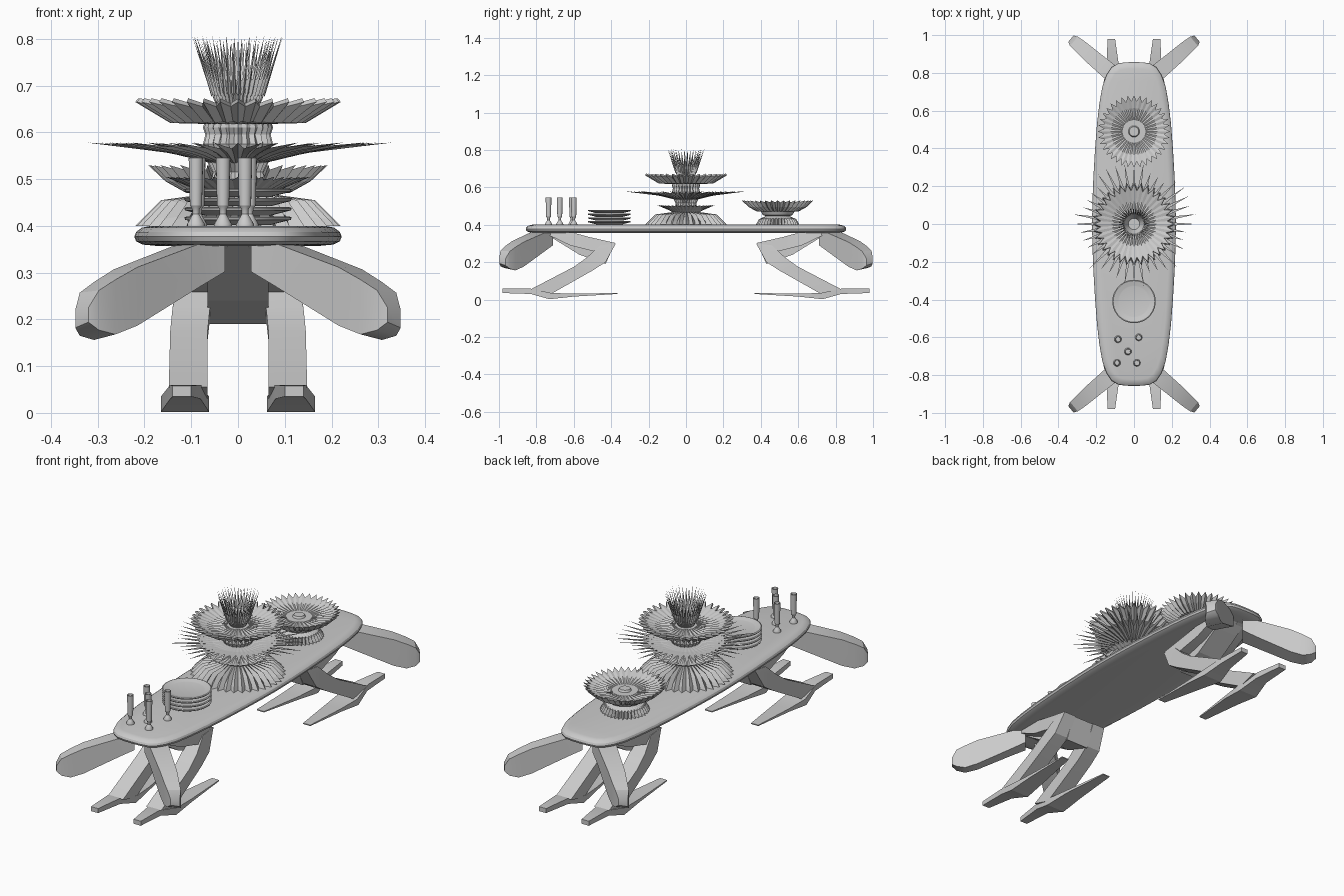
import bpy, bmesh, math, random

if "Cube" in bpy.data.objects:
    bpy.data.objects.remove(bpy.data.objects["Cube"])
random.seed(4)

grey = bpy.data.materials.new("plain grey")
grey.diffuse_color = (0.6, 0.6, 0.6, 1)
grey.use_nodes = True
grey.node_tree.nodes["Principled BSDF"].inputs["Base Color"].default_value = grey.diffuse_color


def make(name, verts, faces, mirror=None, smooth=30, centre=(0, 0, 0)):
    bm = bmesh.new()
    vs = [bm.verts.new(v) for v in verts]
    for f in faces:
        bm.faces.new([vs[i] for i in f])
    bmesh.ops.recalc_face_normals(bm, faces=bm.faces)
    me = bpy.data.meshes.new(name)
    bm.to_mesh(me)
    bm.free()
    me.materials.append(grey)
    ob = bpy.data.objects.new(name, me)
    ob.location = centre
    bpy.context.collection.objects.link(ob)
    if mirror:
        m = ob.modifiers.new("Mirror", 'MIRROR')
        m.use_axis = mirror
        m.use_mirror_merge = False
    if smooth:
        bpy.ops.object.select_all(action='DESELECT')
        ob.select_set(True)
        bpy.context.view_layer.objects.active = ob
        bpy.ops.object.shade_smooth_by_angle(angle=math.radians(smooth))
    return ob


def loft(name, rings, **kw):
    """Bridge rings of equal point count and cap both ends."""
    n = len(rings[0])
    verts = [p for r in rings for p in r]
    faces = [(k * n + i, k * n + (i + 1) % n, (k + 1) * n + (i + 1) % n, (k + 1) * n + i)
             for k in range(len(rings) - 1) for i in range(n)]
    faces += [tuple(range(n)), tuple(range(len(verts) - n, len(verts)))]
    return make(name, verts, faces, **kw)


def turned(name, centre, profile, n=32, smooth=30):
    """Turned or pleated shape; entries are (r, z) or (outer r, z, inner r, z)."""
    rings = []
    for p in profile:
        p = p if len(p) == 4 else p * 2
        rings.append([((p[0], p[2])[i % 2] * math.cos(2 * math.pi * i / n),
                       (p[0], p[2])[i % 2] * math.sin(2 * math.pi * i / n),
                       (p[1], p[3])[i % 2]) for i in range(n)])
    return loft(name, rings, centre=centre, smooth=smooth)


def spikes(name, n, a, b, width, jitter=0.0, twist=0.0):
    """Ring of thin pointed blades running from (r, z) a to (r, z) b."""
    verts, faces = [], []
    for i in range(n):
        t = 2 * math.pi * i / n
        r1 = b[0] - random.random() * jitter
        for r, z, ang, side in ((a[0], a[1], t, -1), (a[0], a[1], t, 1), (r1, b[1], t + twist, 0),
                                (a[0] * 1.04, a[1] - 0.008, t, 0)):
            verts.append((r * math.cos(ang) - side * width * math.sin(ang),
                          r * math.sin(ang) + side * width * math.cos(ang), z))
        k = 4 * i
        faces += [(k, k + 1, k + 2), (k, k + 2, k + 3), (k + 1, k + 3, k + 2), (k, k + 3, k + 1)]
    make(name, verts, faces, smooth=0)


# Table top: long rounded board with soft edges
q = [(.222, 0), (.22, .12), (.215, .25), (.206, .4), (.196, .53), (.183, .64), (.167, .73),
     (.145, .79), (.118, .83), (.085, .85), (.045, .856), (0, .857)]
half = q + [(-x, y) for x, y in q[-2::-1]]
outline = half + [(x, -y) for x, y in half[-2:0:-1]]
loft("table_top", [[(x * (1 - d / .222), y * (1 - d / .857), z) for x, y in outline]
                   for d, z in ((.05, .357), (.018, .36), (.004, .367), (0, .377),
                                (.004, .387), (.016, .396), (.035, .4))])

# Outstretched arms at the four corners
arm = []
for cx, cy, w, zt, zb in ((.06, .75, .05, .362, .29), (.11, .79, .045, .362, .258),
                          (.24, .9, .04, .312, .175), (.285, .94, .036, .285, .156),
                          (.318, .967, .032, .262, .165), (.334, .981, .022, .225, .182)):
    px, py = -.64 * w, .77 * w
    arm.append([(cx + px, cy + py, zt), (cx - px, cy - py, zt - .005),
                (cx - px, cy - py, zb), (cx + px, cy + py, zb + .012)])
loft("arms", arm, mirror=(True, True, False))

# Pelvis wedges under each end of the board
side = [(.76, .36), (.64, .358), (.38, .3), (.43, .19), (.57, .24), (.7, .32)]
loft("pelvis", [[(x, y, z) for y, z in side] for x in (-.065, .065)],
     mirror=(False, True, False), smooth=0)


def limb(name, secs):
    """Each section: inner x, outer x, first (y, z), second (y, z)."""
    loft(name, [[(a, *p), (b, *p), (b, *s), (a, *s)] for a, b, p, s in secs],
         mirror=(True, True, False), smooth=20)


# Thighs, shins and feet
limb("thighs", [(.02, .105, (.62, .362), (.77, .362)), (.035, .115, (.52, .335), (.62, .29)),
                (.055, .125, (.38, .303), (.46, .25))])
limb("shins", [(.055, .125, (.375, .3), (.46, .29)), (.06, .14, (.43, .2), (.53, .225)),
               (.065, .145, (.5, .155), (.6, .175)), (.065, .148, (.73, .025), (.83, .055))])
limb("feet", [(.1, .14, (.98, .035), (.98, .058)), (.08, .145, (.83, .03), (.84, .06)),
              (.062, .165, (.73, .002), (.72, .035)), (.075, .16, (.6, .016), (.6, .032)),
              (.11, .15, (.365, .03), (.365, .035))])

# Stack of four plates
for i in range(4):
    z = .402 + i * .02
    turned("plate_%d" % (i + 1), (0, -.41, z),
           [(.07, 0), (.085, .004), (.113, .011), (.115, .016), (.11, .018), (.085, .012), (.08, .011)], 40)

# Five slender glasses
for i, (x, y) in enumerate(((-.085, -.61), (.025, -.6), (-.032, -.675), (-.09, -.735), (.015, -.735))):
    turned("glass_%d" % (i + 1), (x, y, .4),
           [(.019, 0), (.019, .004), (.012, .016), (.007, .025), (.008, .036), (.013, .044),
            (.0155, .145), (.0135, .146), (.012, .07)], 16)

# Pleated bowl on foot at the back
turned("back_bowl_foot", (0, .49, 0),
       [(.115, .402, .095, .402), (.1, .43, .085, .435), (.065, .445), (.06, .452)], 72, 0)
turned("back_bowl_neck", (0, .49, 0), [(.06, .445), (.08, .452), (.085, .462), (.1, .49)], 36)
turned("back_bowl", (0, .49, 0),
       [(.06, .47), (.11, .47, .1, .475), (.155, .495, .135, .495), (.192, .53, .16, .52),
        (.125, .513, .12, .505), (.06, .5), (.03, .5), (.025, .51)], 72, 0)

# Central tiered centrepiece: base, lower bowl, spiked disc, upper bowl, crown
turned("centre_base", (0, 0, 0),
       [(.22, .4, .19, .4), (.205, .415, .18, .42), (.165, .455, .14, .44), (.07, .468)], 72, 0)
turned("centre_lower_bowl", (0, 0, 0),
       [(.06, .455), (.085, .475), (.155, .505, .13, .498), (.1, .495, .095, .49), (.06, .5)], 72, 0)
turned("centre_lower_neck", (0, 0, 0),
       [(.06, .49), (.055, .515, .045, .515), (.07, .545, .06, .545)], 48, 0)
turned("centre_disc", (0, 0, 0),
       [(.06, .535), (.13, .552, .12, .555), (.235, .573, .17, .566), (.12, .562, .115, .56), (.06, .56)], 80, 0)
spikes("centre_disc_spikes", 40, (.15, .565), (.34, .578), .012, .07)
turned("centre_upper_neck", (0, 0, 0),
       [(.06, .55), (.075, .575, .068, .575), (.07, .595, .06, .595), (.075, .61, .068, .61), (.07, .625)], 48, 0)
turned("centre_upper_bowl", (0, 0, 0),
       [(.07, .618), (.145, .62, .125, .624), (.22, .665, .18, .655), (.213, .673, .175, .662),
        (.12, .648, .11, .64), (.05, .645)], 72, 0)
turned("crown_cup", (0, 0, 0),
       [(.035, .64), (.052, .67, .046, .67), (.066, .715, .056, .71), (.05, .7), (.03, .66)], 72, 0)
spikes("crown_spikes_outer", 36, (.055, .685), (.1, .806), .0045, .008, .09)
spikes("crown_spikes_inner", 30, (.046, .68), (.085, .8), .004, .012, -.09)
